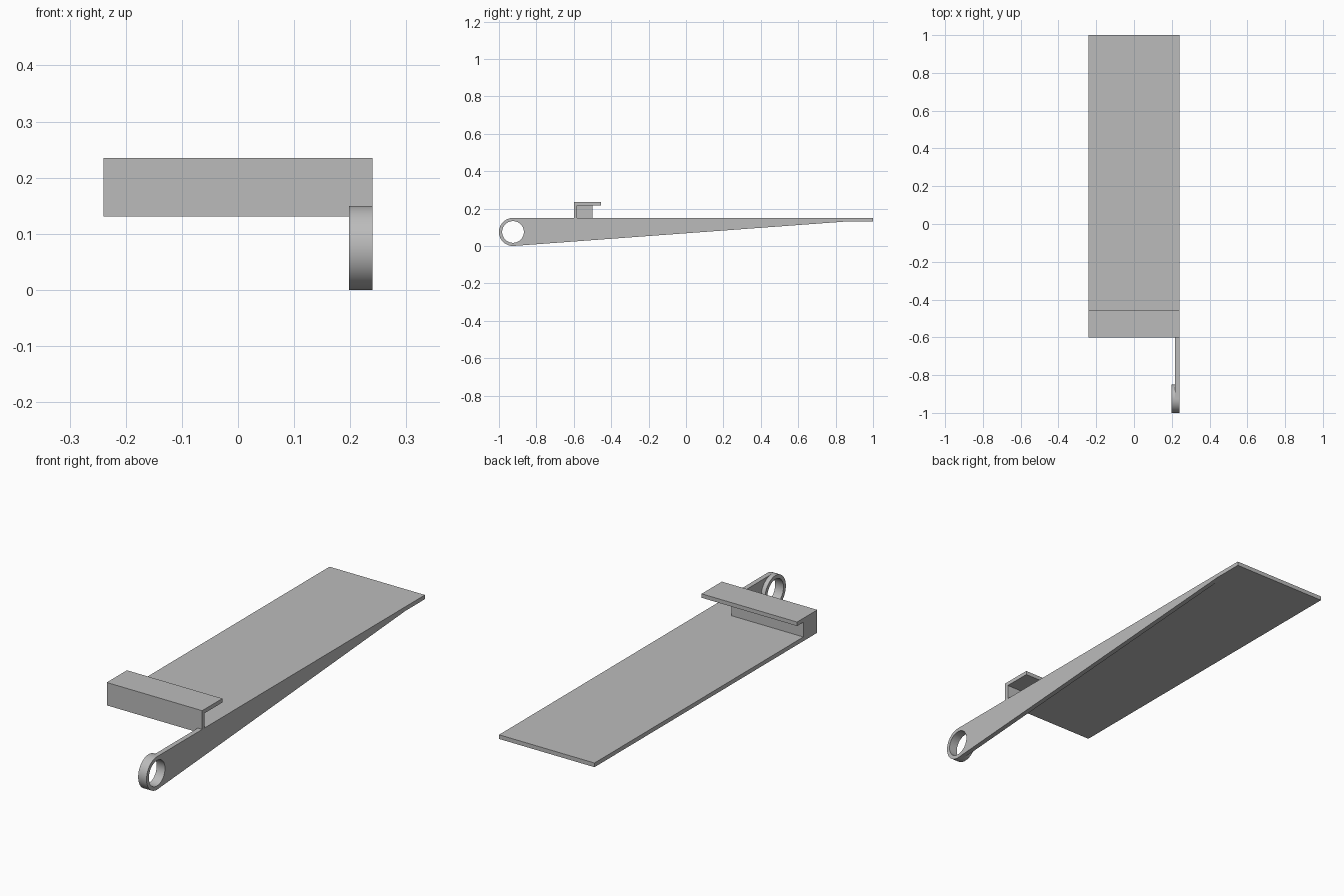
import bpy, bmesh, math

cube = bpy.data.objects.get("Cube")
if cube:
    bpy.data.objects.remove(cube, do_unlink=True)

grey = bpy.data.materials.new("plain grey")
grey.use_nodes = True
colour = (0.5, 0.5, 0.5, 1)
grey.diffuse_color = colour
grey.node_tree.nodes["Principled BSDF"].inputs["Base Color"].default_value = colour


def finish(name, bm):
    bmesh.ops.recalc_face_normals(bm, faces=bm.faces)
    mesh = bpy.data.meshes.new(name)
    bm.to_mesh(mesh)
    bm.free()
    mesh.materials.append(grey)
    obj = bpy.data.objects.new(name, mesh)
    bpy.context.collection.objects.link(obj)
    return obj


def extrude_profile(name, points, x0, x1):
    """Extrude a side profile of (y, z) points from x0 to x1."""
    bm = bmesh.new()
    face = bm.faces.new([bm.verts.new((x0, y, z)) for y, z in points])
    result = bmesh.ops.extrude_face_region(bm, geom=[face])
    verts = [v for v in result["geom"] if isinstance(v, bmesh.types.BMVert)]
    bmesh.ops.translate(bm, verts=verts, vec=(x1 - x0, 0, 0))
    return finish(name, bm)


HALF = 0.24
PLATE_LOW, PLATE_TOP = 0.131, 0.15
LIP_LOW, LIP_TOP = 0.217, 0.235
FRONT, WALL_BACK, LIP_BACK = -0.6, -0.582, -0.455
EYE_Y, EYE_Z, EYE_R, HOLE_R = -0.925, 0.075, 0.075, 0.058
SEG = 64

# Flat plate with the upright wall and overhanging lip
extrude_profile("plate_with_lip", [
    (FRONT, PLATE_LOW), (1, PLATE_LOW), (1, PLATE_TOP),
    (WALL_BACK, PLATE_TOP), (WALL_BACK, LIP_LOW), (LIP_BACK, LIP_LOW),
    (LIP_BACK, LIP_TOP), (FRONT, LIP_TOP)], -HALF, HALF)

# Filler block under the lip, stopping short of the arm side
extrude_profile("filler_block", [
    (WALL_BACK, PLATE_TOP), (-0.5, PLATE_TOP),
    (-0.5, LIP_LOW), (WALL_BACK, LIP_LOW)], -HALF, 0.122)


def circle(radius, i):
    a = math.pi / 2 - 2 * math.pi * i / SEG
    return EYE_Y + radius * math.cos(a), EYE_Z + radius * math.sin(a)


# Tapered arm, hollowed at the front to seat the eye ring
arc = [circle(EYE_R, i) for i in range(SEG // 2 + 1)]
extrude_profile("tapered_arm", arc + [
    (0.86, PLATE_LOW), (FRONT, PLATE_LOW), (FRONT, PLATE_TOP)], 0.218, HALF)

# Eye ring, wider than the arm
bm = bmesh.new()
section = [(0.198, EYE_R), (HALF, EYE_R), (HALF, HOLE_R), (0.198, HOLE_R)]
rings = [[bm.verts.new((x, *circle(r, i))) for x, r in section] for i in range(SEG)]
for i in range(SEG):
    a, b = rings[i], rings[(i + 1) % SEG]
    for j in range(4):
        k = (j + 1) % 4
        bm.faces.new((a[j], a[k], b[k], b[j]))
ring = finish("eye_ring", bm)
bpy.context.view_layer.objects.active = ring
ring.select_set(True)
bpy.ops.object.shade_smooth_by_angle(angle=math.radians(30))
